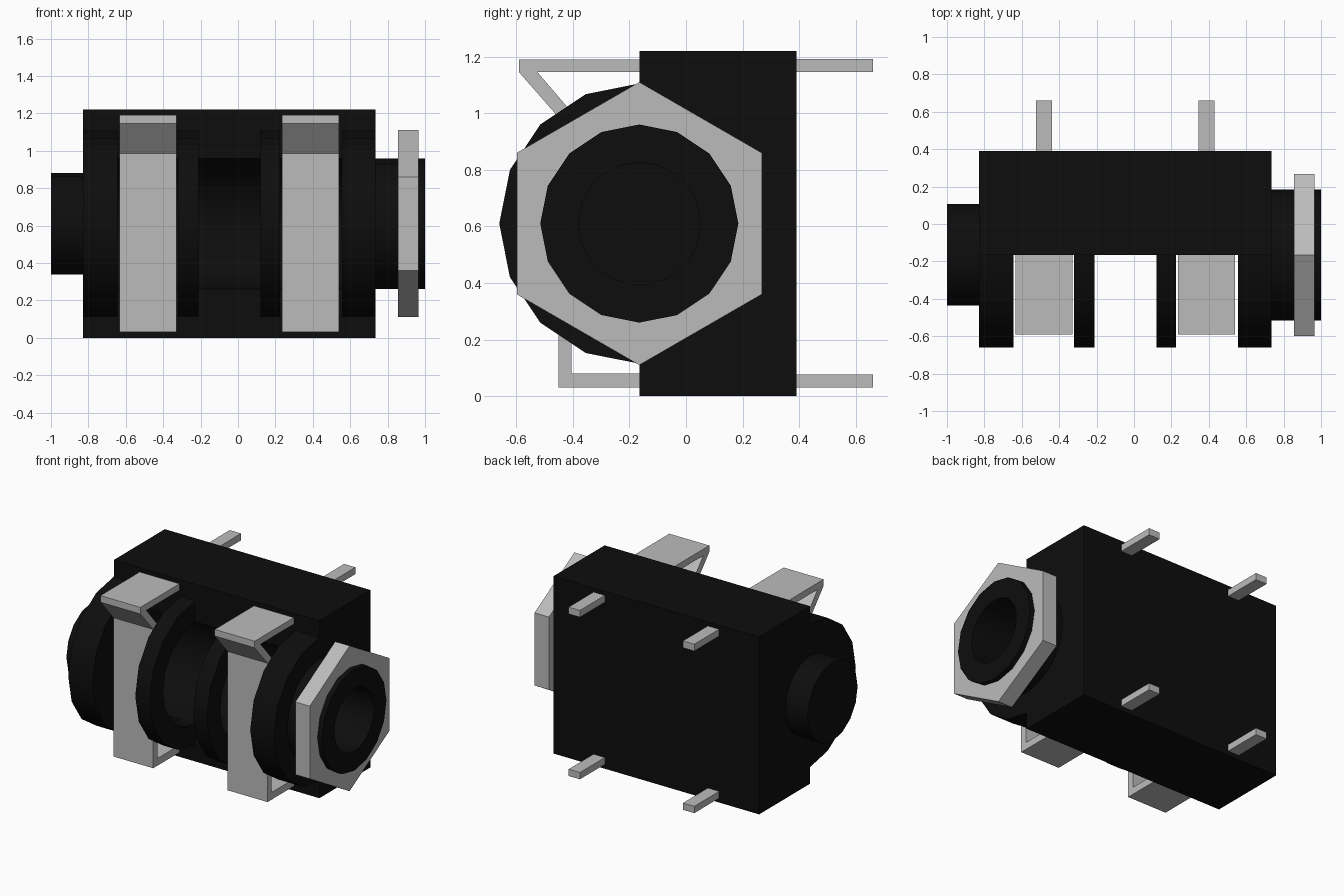
import bpy, bmesh, math

cube = bpy.data.objects.get("Cube")
if cube:
    bpy.data.objects.remove(cube, do_unlink=True)

AXIS_Y, AXIS_Z = -0.165, 0.61   # centre line of the socket


def material(name, value, rough):
    m = bpy.data.materials.new(name)
    m.use_nodes = True
    colour = (value, value, value, 1)
    m.diffuse_color = colour
    bsdf = next(n for n in m.node_tree.nodes if n.type == 'BSDF_PRINCIPLED')
    bsdf.inputs["Base Color"].default_value = colour
    bsdf.inputs["Roughness"].default_value = rough
    return m


black = material("black plastic", 0.004, 0.6)
metal = material("light grey metal", 0.5, 0.5)


def extrude_x(name, outline, x0, x1, mat):
    """Solid from a (y, z) outline pulled along x."""
    bm = bmesh.new()
    face = bm.faces.new([bm.verts.new((x0, y, z)) for y, z in outline])
    moved = bmesh.ops.extrude_face_region(bm, geom=[face])["geom"]
    verts = [g for g in moved if isinstance(g, bmesh.types.BMVert)]
    bmesh.ops.translate(bm, verts=verts, vec=(x1 - x0, 0, 0))
    bmesh.ops.recalc_face_normals(bm, faces=bm.faces)
    mesh = bpy.data.meshes.new(name)
    bm.to_mesh(mesh)
    bm.free()
    mesh.materials.append(mat)
    obj = bpy.data.objects.new(name, mesh)
    bpy.context.collection.objects.link(obj)
    return obj


def box(name, x0, x1, y0, y1, z0, z1, mat):
    return extrude_x(name, [(y0, z0), (y1, z0), (y1, z1), (y0, z1)], x0, x1, mat)


def prism(name, x0, x1, radius, sides, mat, turn=0.0):
    """Regular prism around the socket axis."""
    angles = [turn + math.tau * i / sides for i in range(sides)]
    ring = [(AXIS_Y + radius * math.cos(a), AXIS_Z + radius * math.sin(a)) for a in angles]
    return extrude_x(name, ring, x0, x1, mat)


def combine(target, others, operation):
    """Apply booleans to the target and drop the operands."""
    for other in others:
        mod = target.modifiers.new("combine", 'BOOLEAN')
        mod.operation, mod.solver, mod.object = operation, 'EXACT', other
        bpy.context.view_layer.update()
        result = target.evaluated_get(bpy.context.evaluated_depsgraph_get())
        mesh = bpy.data.meshes.new_from_object(result)
        target.modifiers.clear()
        target.data = mesh
        bpy.data.objects.remove(other, do_unlink=True)


# Housing block with round flanges, rear boss and socket sleeve
housing = box("housing", -0.83, 0.735, AXIS_Y, 0.39, 0, 1.22, black)
flanges = [(-0.83, -0.645), (-0.32, -0.21), (0.12, 0.225), (0.555, 0.735)]
solids = [prism("flange", a, b, 0.495, 16, black) for a, b in flanges]
solids.append(prism("end_boss", -1.0, -0.75, 0.272, 16, black))
solids.append(prism("sleeve", 0.65, 1.0, 0.35, 16, black))
combine(housing, solids, 'UNION')

# Hollow chamber and narrower socket opening
hollows = [prism("chamber", -0.645, 0.555, 0.35, 16, black),
           prism("opening", 0.5, 1.1, 0.215, 32, black)]
combine(housing, hollows, 'DIFFERENCE')

# Hexagonal nut around the sleeve
nut = prism("hex_nut", 0.855, 0.965, 0.5, 6, metal, math.pi / 2)
combine(nut, [prism("nut_hole", 0.8, 1.05, 0.34, 16, metal)], 'DIFFERENCE')

# Bent contact springs and their solder pins
spring = [(-0.15, 1.19), (-0.59, 1.19), (-0.59, 1.145), (-0.45, 0.985),
          (-0.45, 0.03), (-0.15, 0.03), (-0.15, 0.08), (-0.405, 0.08),
          (-0.405, 1.005), (-0.525, 1.145), (-0.15, 1.145)]
for side, centre in (("right", -0.482), ("left", 0.388)):
    extrude_x(side + "_contact_spring", spring, centre - 0.152, centre + 0.152, metal)
    for level, z in (("lower", 0.03), ("upper", 1.145)):
        box(f"{side}_{level}_pin", centre - 0.043, centre + 0.043,
            0.35, 0.66, z, z + 0.047, metal)

# Smooth round walls, crisp corners
bpy.ops.object.select_all(action='DESELECT')
housing.select_set(True)
bpy.context.view_layer.objects.active = housing
bpy.ops.object.shade_smooth_by_angle(angle=math.radians(30))
